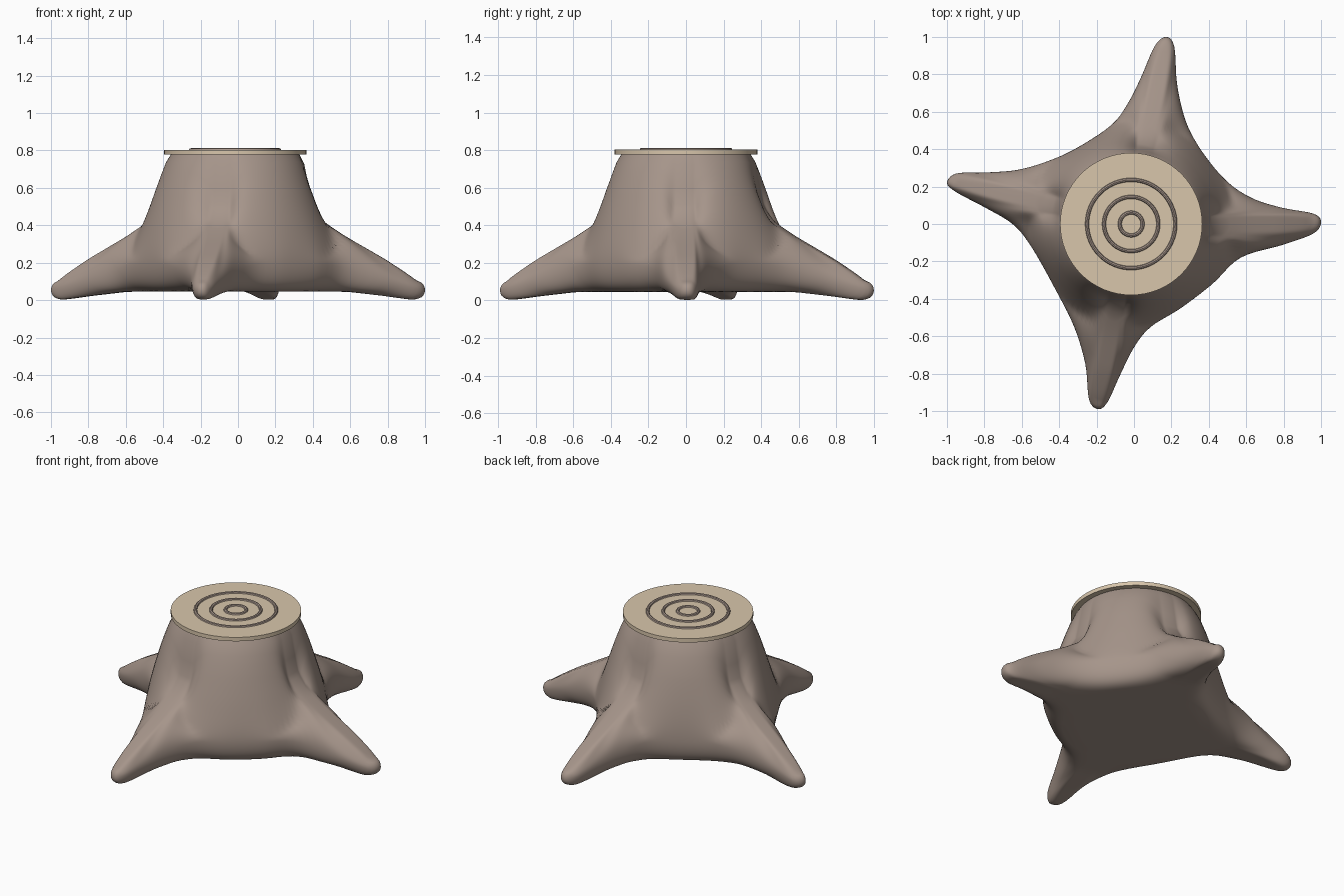
import bpy, bmesh, math
from mathutils import Vector

cube = bpy.data.objects.get("Cube")
if cube:
    bpy.data.objects.remove(cube, do_unlink=True)

CENTRE = Vector((-0.015, 0.0))
CORE = 0.36      # trunk radius where the root flare begins
FOOT = 0.43      # radius at the foot of the trunk wall

# Plan outline of the roots, anticlockwise from the +x tip
OUTLINE = [
    (1, .01), (.96, .055), (.8, .085), (.65, .13), (.53, .2), (.43, .3),
    (.33, .44), (.27, .57), (.23, .75), (.215, .95), (.17, 1), (.11, .95),
    (.04, .79), (-.03, .65), (-.12, .53), (-.3, .41), (-.45, .34),
    (-.62, .29), (-.8, .275), (-.95, .27), (-1, .22), (-.95, .17),
    (-.8, .09), (-.65, 0), (-.55, -.12), (-.42, -.35), (-.32, -.55),
    (-.26, -.75), (-.24, -.94), (-.19, -.99), (-.14, -.95), (-.08, -.82),
    (0, -.66), (.09, -.55), (.25, -.45), (.42, -.32), (.57, -.18),
    (.8, -.11), (.96, -.05)]

# Radius and height along a root crest, a valley between roots, and below
CREST = [(.34, .785), (.37, .725), (.395, .6), (.415, .51), (.45, .44),
         (.5, .4), (.6, .335), (.8, .22), (.97, .11)]
VALLEY = [(.34, .785), (.38, .725), (.425, .61), (.46, .51), (.5, .4), (.55, .27)]
UNDERSIDE = [(.36, .045), (.6, .045), (.8, .022), (.95, 0)]


def material(name, rgb):
    mat = bpy.data.materials.new(name)
    mat.use_nodes = True
    colour = (*rgb, 1)
    mat.diffuse_color = colour
    mat.node_tree.nodes["Principled BSDF"].inputs["Base Color"].default_value = colour
    return mat


def height(profile, r):
    if r <= profile[0][0]:
        return profile[0][1]
    for (r0, z0), (r1, z1) in zip(profile, profile[1:]):
        if r <= r1:
            return z0 + (z1 - z0) * (r - r0) / (r1 - r0)
    return profile[-1][1]


def smooth_loop(points, steps):
    """Closed smooth curve through the points."""
    pts = [Vector(p) for p in points]
    n = len(pts)
    out = []
    for i in range(n):
        a, b, c, d = (pts[(i + k) % n] for k in (-1, 0, 1, 2))
        for s in range(steps):
            t = s / steps
            out.append(0.5 * (2 * b + (c - a) * t + (2 * a - 5 * b + 4 * c - d) * t ** 2
                              + (3 * b - a - 3 * c + d) * t ** 3))
    return out


def clamp(v):
    return min(1, max(0, v))


def column(edge):
    """Section of the stump from the crown, out to the edge and back under."""
    offset = edge - CENTRE
    reach = offset.length
    way = offset.normalized()
    mid = 0.053 + 0.14 * clamp((1 - reach) / 0.45)
    power = 4.5 + 18 * clamp((reach - 0.5) / 0.5) ** 12
    w = clamp((reach - 0.52) / 0.3)
    rootness = w * w * (3 - 2 * w)
    flare = [FOOT + (reach - FOOT) * math.sin(k / 18 * math.pi / 2) for k in range(19)]
    upper = [r for r, z in CREST[:4]] + flare
    lower = flare[-2::-1] + [CORE]

    def point(r, z):
        u = clamp((r - CORE) / (reach - CORE))
        return (*(CENTRE + way * r), mid + (z - mid) * math.sqrt(1 - u ** power))

    def top_height(r):
        return rootness * height(CREST, r) + (1 - rootness) * height(VALLEY, r)
    return ([point(r, top_height(r)) for r in upper]
            + [point(r, height(UNDERSIDE, r)) for r in lower])


def finish(obj, mat):
    obj.data.materials.append(mat)
    bpy.ops.object.select_all(action="DESELECT")
    obj.select_set(True)
    bpy.context.view_layer.objects.active = obj
    bpy.ops.object.shade_smooth_by_angle(angle=math.radians(40))


bark = material("bark_brown", (0.38, 0.30, 0.255))
wood = material("cut_wood_tan", (0.69, 0.565, 0.41))

# Trunk and roots as one lofted skin
bm = bmesh.new()
cols = [[bm.verts.new(p) for p in column(e)] for e in smooth_loop(OUTLINE, 5)]
for a, b in zip(cols, cols[1:] + cols[:1]):
    for k in range(len(a) - 1):
        bm.faces.new((a[k], a[k + 1], b[k + 1], b[k]))
bm.faces.new([c[0] for c in cols])
bm.faces.new([c[-1] for c in cols])
bmesh.ops.recalc_face_normals(bm, faces=bm.faces)
mesh = bpy.data.meshes.new("stump_with_roots")
bm.to_mesh(mesh)
bm.free()
stump = bpy.data.objects.new("stump_with_roots", mesh)
bpy.context.collection.objects.link(stump)
finish(stump, bark)

# Sawn top
bpy.ops.mesh.primitive_cylinder_add(vertices=64, radius=0.38, depth=0.025,
                                    location=(*CENTRE, 0.79))
top = bpy.context.object
top.name = "cut_top"
finish(top, wood)

# Growth rings
for name, radius in (("outer", 0.236), ("middle", 0.145), ("inner", 0.061)):
    bpy.ops.mesh.primitive_torus_add(major_radius=radius, minor_radius=0.0105,
                                     major_segments=64, minor_segments=8,
                                     location=(*CENTRE, 0.802))
    ring = bpy.context.object
    ring.name = name + "_growth_ring"
    finish(ring, bark)
